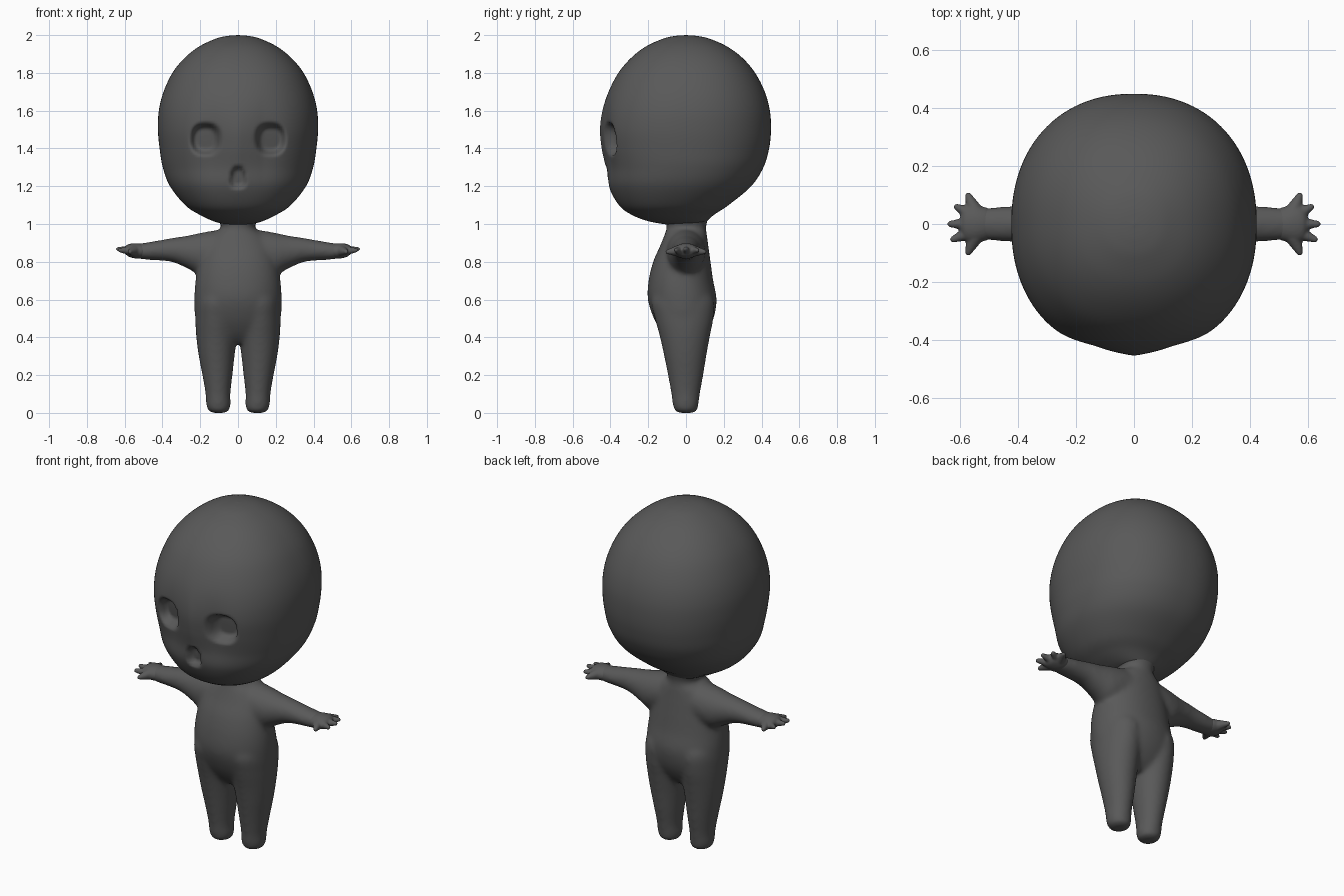
import bpy, bmesh, math
from mathutils import Vector

if "Cube" in bpy.data.objects:
    bpy.data.objects.remove(bpy.data.objects["Cube"])

clay = bpy.data.materials.new("dark grey")
clay.diffuse_color = (0.1, 0.1, 0.1, 1)
clay.use_nodes = True
clay.node_tree.nodes["Principled BSDF"].inputs["Base Color"].default_value = clay.diffuse_color


def resample(rows, steps):
    """Smooth spline through rows of numbers."""
    pts = [Vector(r) for r in rows]
    pts = [2 * pts[0] - pts[1]] + pts + [2 * pts[-1] - pts[-2]]
    out = []
    for a, b, c, d in zip(pts, pts[1:], pts[2:], pts[3:]):
        for k in range(steps):
            t = k / steps
            out.append(0.5 * (2 * b + (c - a) * t + (2 * a - 5 * b + 4 * c - d) * t * t
                              + (3 * b - a - 3 * c + d) * t ** 3))
    return out + [pts[-2]]


def loft(bm, rows, axis="z", segs=48, steps=6, power=2.0):
    """Closed tube; each row is position, two centres, two half sizes."""
    rings = []
    for p, ca, cb, ha, hb in resample(rows, steps):
        ring = []
        for i in range(segs):
            t = 2 * math.pi * i / segs
            c, s = math.cos(t), math.sin(t)
            a = ca + max(ha, .002) * math.copysign(abs(c) ** (2 / power), c)
            b = cb + max(hb, .002) * math.copysign(abs(s) ** (2 / power), s)
            ring.append(bm.verts.new((a, b, p) if axis == "z" else (p, a, b)))
        rings.append(ring)
    for lo, hi in zip(rings, rings[1:]):
        for i in range(segs):
            j = (i + 1) % segs
            bm.faces.new((lo[i], lo[j], hi[j], hi[i]))
    bm.faces.new(rings[0])
    bm.faces.new(rings[-1])


def mirror_x(bm):
    dup = bmesh.ops.duplicate(bm, geom=bm.verts[:] + bm.edges[:] + bm.faces[:])
    for v in dup["geom"]:
        if isinstance(v, bmesh.types.BMVert):
            v.co.x = -v.co.x


def finish(name, bm, voxel=0, smooth=0):
    bmesh.ops.recalc_face_normals(bm, faces=bm.faces[:])
    for f in bm.faces:
        f.smooth = True
    me = bpy.data.meshes.new(name)
    bm.to_mesh(me)
    bm.free()
    me.materials.append(clay)
    ob = bpy.data.objects.new(name, me)
    bpy.context.collection.objects.link(ob)
    if voxel:
        m = ob.modifiers.new("merge", "REMESH")
        m.mode, m.voxel_size, m.use_smooth_shade = "VOXEL", voxel, True
        s = ob.modifiers.new("soften", "SMOOTH")
        s.factor, s.iterations = 0.5, smooth
    return ob


# Head: height, half width, front, back
head = [(.995, .06, -.09, .09), (1.015, .13, -.20, .11), (1.05, .205, -.29, .15), (1.1, .28, -.355, .225),
        (1.2, .36, -.41, .345), (1.3, .398, -.425, .41), (1.4, .415, -.446, .44),
        (1.5, .424, -.455, .45), (1.6, .419, -.442, .444), (1.7, .394, -.41, .417),
        (1.8, .347, -.358, .366), (1.88, .282, -.29, .298), (1.94, .205, -.212, .217),
        (1.98, .12, -.124, .127), (1.995, .06, -.062, .063), (2.0, 0, 0, 0)]
bm = bmesh.new()
loft(bm, [(z, 0, (f + b) / 2, w, (b - f) / 2) for z, w, f, b in head],
     segs=200, steps=8, power=2.2)


def dent(x, z, cx, cz, rx, rz):
    """1 inside a soft-edged oval, 0 outside."""
    d = (abs((x - cx) / rx) ** 2.5 + abs((z - cz) / rz) ** 2.5) ** 0.4
    t = min(max((1.2 - d) / 0.5, 0), 1)
    return t * t * (3 - 2 * t)


# Face: central ridge, eye sockets and mouth hollow
for v in bm.verts:
    x, y, z = v.co
    if y < -.1:
        ridge = min(abs(x) / .13, 1) * math.exp(-(max(abs(x) - .13, 0) / .1) ** 2)
        v.co.y += .022 * ridge * math.exp(-((z - 1.42) / .18) ** 2)
        v.co.y += .062 * dent(abs(x), z, .172, 1.45, .072, .077)
        v.co.y += .04 * dent(x, z, 0, 1.248, .038 - .16 * (z - 1.248), .055)
finish("head", bm)

# Body: legs and arms are mirrored, then fused with the torso
bm = bmesh.new()
loft(bm, [(0, .102, 0, .03, .04), (.008, .102, 0, .053, .058), (.04, .104, -.002, .065, .068),
          (.1, .106, -.002, .066, .076), (.2, .109, -.002, .08, .094), (.3, .113, -.004, .095, .112),
          (.4, .114, -.006, .107, .132), (.5, .114, -.01, .112, .155), (.6, .112, -.018, .11, .165),
          (.68, .11, -.02, .08, .11)])
loft(bm, [(0, 0, .86, .10, .10), (.1, 0, .86, .105, .108), (.2, 0, .843, .098, .11),
          (.27, 0, .852, .082, .086), (.34, 0, .862, .07, .066), (.4, 0, .861, .063, .056),
          (.5, 0, .856, .058, .044), (.56, 0, .856, .045, .035)], axis="x")
mirror_x(bm)
loft(bm, [(.37, 0, -.006, .09, .07), (.42, 0, -.008, .175, .115), (.5, 0, -.012, .224, .158),
          (.6, 0, -.02, .231, .182), (.7, 0, -.027, .225, .171), (.8, 0, -.022, .208, .152),
          (.88, 0, -.01, .185, .129), (.94, 0, -.002, .145, .113), (.98, 0, .002, .09, .104),
          (1.02, 0, .003, .105, .112), (1.07, 0, .003, .13, .13)], power=2.15)
finish("body", bm, .01, 22)

# Hands: flat palm with five short spread fingers
bm = bmesh.new()
loft(bm, [(.48, 0, .855, .03, .02), (.5, 0, .856, .052, .036), (.53, 0, .857, .062, .041),
          (.56, 0, .859, .066, .038), (.585, 0, .861, .056, .03), (.6, 0, .863, .03, .016)],
     axis="x", segs=32)
for tx, ty, tz in [(.577, .108, .852), (.622, .064, .862), (.645, 0, .868),
                   (.635, -.057, .862), (.577, -.108, .852)]:
    base, tip = Vector((.55, ty * .4, .857)), Vector((tx, ty, tz))
    for k in range(13):
        t = k / 12
        ball = bmesh.ops.create_icosphere(bm, subdivisions=2, radius=.03 - .018 * t)
        end = tip - (tip - base).normalized() * .011
        bmesh.ops.translate(bm, verts=ball["verts"], vec=base.lerp(end, t))
mirror_x(bm)
finish("hands", bm, .005, 4)
